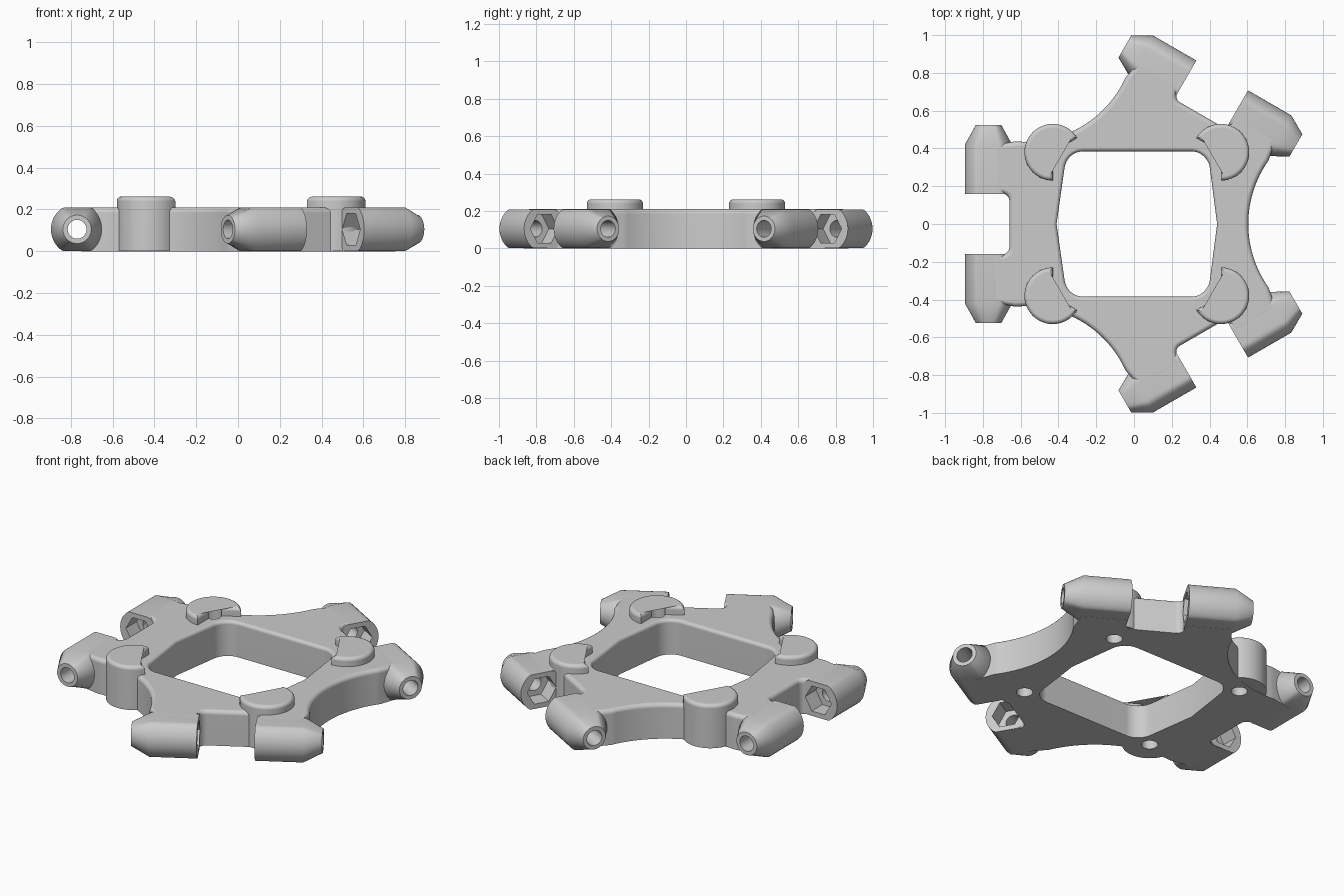
import bpy, bmesh
from math import pi, sin, cos, tan, radians
from mathutils import Matrix, Vector

cube = bpy.data.objects.get("Cube")
if cube:
    bpy.data.objects.remove(cube)

H = 0.21              # plate thickness
CX = 0.013            # centre of the three-fold layout
AXIS = -0.783         # barrel axis, measured from that centre

grey = bpy.data.materials.new("plain_grey")
grey.use_nodes = True
grey.diffuse_color = (0.6, 0.6, 0.6, 1)
grey.node_tree.nodes["Principled BSDF"].inputs["Base Color"].default_value = (0.6, 0.6, 0.6, 1)


def loft(name, rings):
    """Closed solid through equal-length rings of 3D points."""
    bm = bmesh.new()
    vs = [[bm.verts.new(p) for p in ring] for ring in rings]
    n = len(vs[0])
    for a, b in zip(vs, vs[1:]):
        for i in range(n):
            j = (i + 1) % n
            bm.faces.new((a[i], a[j], b[j], b[i]))
    bm.faces.new(vs[0][::-1])
    bm.faces.new(vs[-1])
    bm.normal_update()
    if bm.calc_volume(signed=True) < 0:
        bmesh.ops.reverse_faces(bm, faces=bm.faces)
    mesh = bpy.data.meshes.new(name)
    bm.to_mesh(mesh)
    bm.free()
    mesh.materials.append(grey)
    ob = bpy.data.objects.new(name, mesh)
    bpy.context.collection.objects.link(ob)
    return ob


def offset(pts, d):
    """Counter-clockwise outline moved outward by d with mitred corners."""
    out = []
    for i, p in enumerate(pts):
        e1 = (p - pts[i - 1]).normalized()
        e2 = (pts[(i + 1) % len(pts)] - p).normalized()
        n1, n2 = Vector((e1.y, -e1.x)), Vector((e2.y, -e2.x))
        out.append(p + (n1 + n2) * (d / max(0.3, 1 + n1.dot(n2))))
    return out


def prism(name, pts, levels):
    """Upright solid from an outline and (height, outward offset) levels."""
    return loft(name, [[(p.x, p.y, z) for p in offset(pts, d)] for z, d in levels])


def rim(top, r, sign, steps=4):
    """Levels of a quarter-round edge that ends at height top."""
    angles = [pi / 2 * i / steps for i in range(steps + 1)]
    return [(top - r + r * sin(t), sign * r * (1 - cos(t))) for t in angles]


def rounded(corners, steps=8):
    """Outline with each (x, y, radius) corner replaced by an arc."""
    out = []
    for i, (x, y, r) in enumerate(corners):
        p = Vector((x, y))
        if r == 0:
            out.append(p)
            continue
        u = (Vector(corners[i - 1][:2]) - p).normalized()
        v = (Vector(corners[(i + 1) % len(corners)][:2]) - p).normalized()
        half = u.angle(v) / 2
        centre = p + (u + v).normalized() * (r / sin(half))
        a = p + u * (r / tan(half)) - centre
        b = p + v * (r / tan(half)) - centre
        sweep = pi - 2 * half
        for k in range(steps + 1):
            t = k / steps
            out.append(centre + (a * sin((1 - t) * sweep) + b * sin(t * sweep)) / sin(sweep))
    return out


def volume(mesh):
    bm = bmesh.new()
    bm.from_mesh(mesh)
    v = bm.calc_volume(signed=True)
    bm.free()
    return v


def cut(part, tool):
    """Subtract tool from part, taking the first solver with a sound result."""
    for solver in ('MANIFOLD', 'EXACT'):
        mod = part.modifiers.new("cut", 'BOOLEAN')
        mod.operation, mod.solver, mod.object = 'DIFFERENCE', solver, tool
        bpy.context.view_layer.update()
        graph = bpy.context.evaluated_depsgraph_get()
        result = bpy.data.meshes.new_from_object(part.evaluated_get(graph))
        part.modifiers.remove(mod)
        if 0 < volume(part.data) - volume(result) < 1.02 * volume(tool.data):
            part.data = result
            break
    bpy.data.objects.remove(tool)


def turned(k):
    return Matrix.Translation((CX, 0, 0)) @ Matrix.Rotation(k * 2 * pi / 3, 4, 'Z')


# Plate outline: one notched arm and one hollow arc, repeated three times
INNER = AXIS + 0.02
arm = rounded([(INNER, 0.415, 0), (INNER, 0.162, 0), (-0.673, 0.162, 0.04),
               (-0.673, -0.162, 0.04), (INNER, -0.162, 0), (INNER, -0.415, 0)])
hollow = []
for i in range(25):
    t = 0.62 * (1 - i / 12)
    x, y = 1.172 - 0.58 * cos(t), -0.58 * sin(t)
    a = -2 * pi / 3
    hollow.append(Vector((x * cos(a) - y * sin(a), x * sin(a) + y * cos(a))))
outline = [(turned(k) @ p.to_3d()).to_2d() for k in range(3) for p in arm + hollow]
plate = prism("plate", outline, [(0, 0)] + rim(H, 0.025, -1))


# Central opening with a rounded upper rim
def opening_cutter():
    pts = rounded([(0.44, 0, 0), (0.39, 0.385, 0.1), (-0.355, 0.385, 0.1),
                   (-0.41, 0, 0), (-0.355, -0.385, 0.1), (0.39, -0.385, 0.1)])
    return prism("opening_cutter", pts, [(-0.05, 0)] + rim(H, 0.02, 1) + [(0.3, 0.02)])


cut(plate, opening_cutter())


# Barrels: flattened cylinders with a tapered nose, in three opposed pairs
def along(name, k, side, stations, n=40, limit=1.0, phase=0.0):
    """Solid along a barrel axis through (distance, radius) stations."""
    m = turned(k)
    rings = []
    for y, r in stations:
        ring = []
        for i in range(n):
            a = 2 * pi * i / n + phase
            z = max(-limit, min(limit, r * sin(a)))
            ring.append(m @ Vector((AXIS + r * cos(a), side * y, H / 2 + z)))
        rings.append(ring)
    return loft(name, rings)


parts = [plate]
for k in range(3):
    for s in (1, -1):
        barrel = along("barrel", k, s, [(0.158, 0.125), (0.421, 0.125), (0.523, 0.068)],
                       n=48, limit=0.104, phase=0.01)
        parts.append(barrel)
        # Bore and hexagonal nut pocket
        for part in (barrel, plate):
            cut(part, along("bore_cutter", k, s, [(0.2, 0.045), (0.6, 0.045)], n=32, phase=0.03))
            cut(part, along("nut_cutter", k, s, [(0.1, 0.087), (0.26, 0.087)], n=6))

# Raised C-shaped collars around the screw holes
for x, sx in ((-0.43, 1), (0.46, -1)):
    for sy in (1, -1):
        y = 0.38 * sy
        pts = [Vector((x, y))]
        for i in range(33):
            a = radians(30 + 240 * i / 32)
            pts.append(Vector((x + 0.15 * sx * cos(a), y + 0.15 * sy * sin(a))))
        if sx * sy < 0:
            pts.reverse()
        collar = prism("collar", pts, [(0.0015, 0)] + rim(0.262, 0.022, -1))
        parts.append(collar)
        cut(collar, opening_cutter())
        ring = [Vector((x + 0.045 * cos(pi * i / 20 + 0.05), y + 0.045 * sin(pi * i / 20 + 0.05)))
                for i in range(40)]
        for part in (collar, plate):
            cut(part, prism("screw_cutter", ring, [(-0.05, 0), (0.35, 0)]))

# Smooth shading with crisp edges
bpy.ops.object.select_all(action='DESELECT')
for part in parts:
    part.select_set(True)
bpy.context.view_layer.objects.active = plate
bpy.ops.object.shade_smooth_by_angle(angle=radians(30))
for part in parts:
    part.modifiers.new("weighted_normals", 'WEIGHTED_NORMAL').keep_sharp = True
